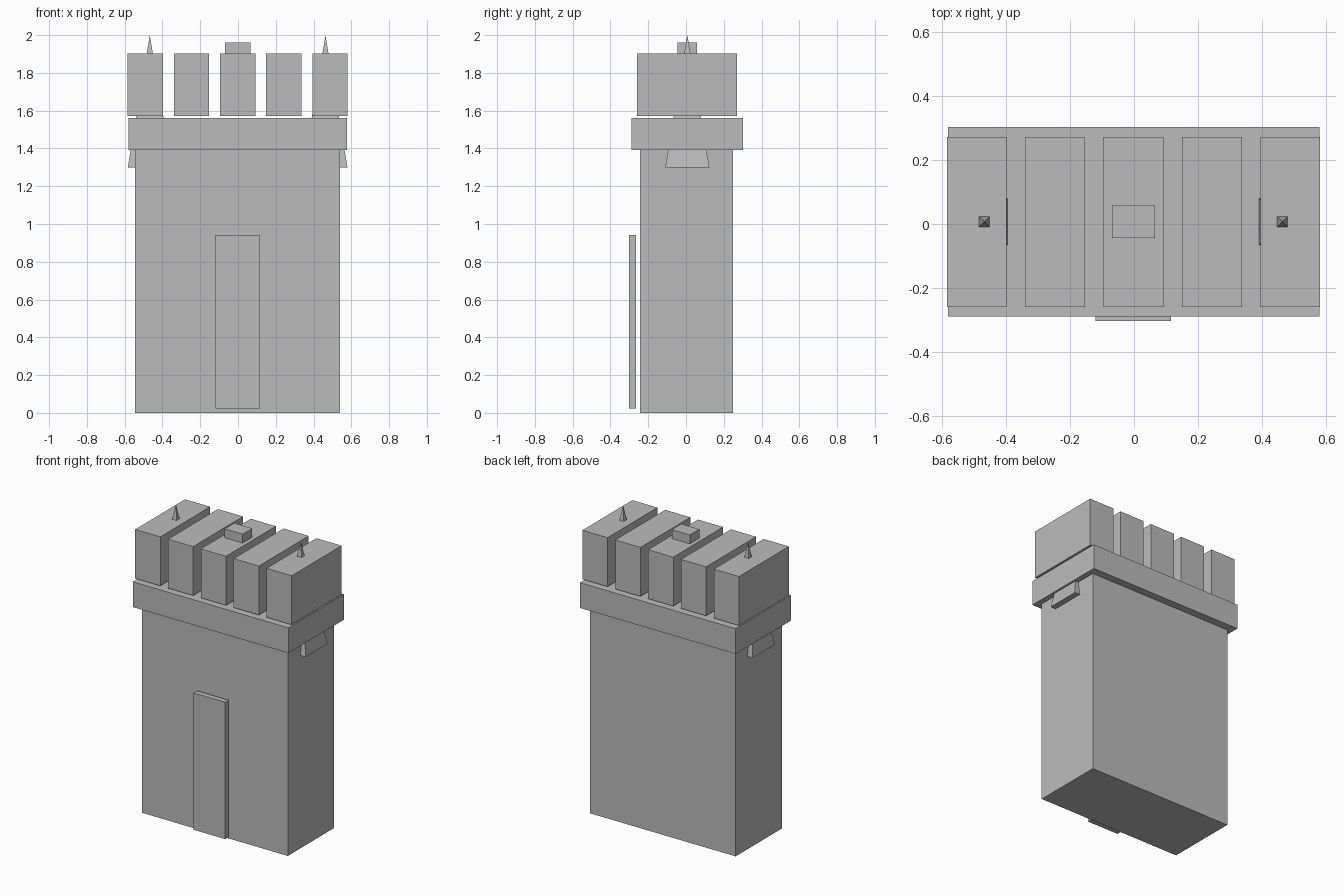
import bpy, bmesh, math
from mathutils import Matrix

if "Cube" in bpy.data.objects:
    bpy.data.objects.remove(bpy.data.objects["Cube"])

stone = bpy.data.materials.new("grey stone")
stone.diffuse_color = (0.5, 0.5, 0.5, 1)
stone.use_nodes = True
stone.node_tree.nodes["Principled BSDF"].inputs["Base Color"].default_value = stone.diffuse_color


def finish(name, bm):
    mesh = bpy.data.meshes.new(name)
    bm.to_mesh(mesh)
    bm.free()
    mesh.materials.append(stone)
    ob = bpy.data.objects.new(name, mesh)
    bpy.context.collection.objects.link(ob)
    return ob


def box(name, x, y, z):
    """Box from (min, max) ranges on each axis."""
    bm = bmesh.new()
    bmesh.ops.create_cube(bm, size=1)
    for v in bm.verts:
        v.co = [(r[0] + r[1]) / 2 + c * (r[1] - r[0]) for r, c in zip((x, y, z), v.co)]
    return finish(name, bm)


def spire(name, x, y, half, z0, z1):
    """Four-sided pyramid with its sides parallel to the axes."""
    bm = bmesh.new()
    bmesh.ops.create_cone(bm, cap_ends=True, segments=4, radius1=half * math.sqrt(2),
                          radius2=0, depth=z1 - z0)
    bmesh.ops.remove_doubles(bm, verts=bm.verts, dist=1e-5)
    bmesh.ops.rotate(bm, verts=bm.verts, matrix=Matrix.Rotation(math.pi / 4, 3, 'Z'))
    bmesh.ops.translate(bm, verts=bm.verts, vec=(x, y, (z0 + z1) / 2))
    return finish(name, bm)


# Main tower block and the overhanging ledge
box("tower_body", (-0.544, 0.541), (-0.243, 0.249), (0, 1.392))
box("ledge", (-0.581, 0.578), (-0.289, 0.302), (1.392, 1.562))

# Door slab standing just off the front wall
box("door", (-0.120, 0.116), (-0.302, -0.265), (0.022, 0.943))

# Row of five battlement blocks
for i in range(5):
    cx = -0.0015 + (i - 2) * 0.2445
    box(f"battlement_{i + 1}", (cx - 0.0935, cx + 0.0935), (-0.259, 0.271), (1.572, 1.902))

# Small cap on the middle battlement
box("middle_cap", (-0.068, 0.066), (-0.044, 0.057), (1.86, 1.962))

# Tall end spires that run down through ledge and battlements
for side, cx in (("left", -0.467), ("right", 0.463)):
    spire(f"{side}_spire", cx, 0.007, 0.117, 1.298, 2.0)
